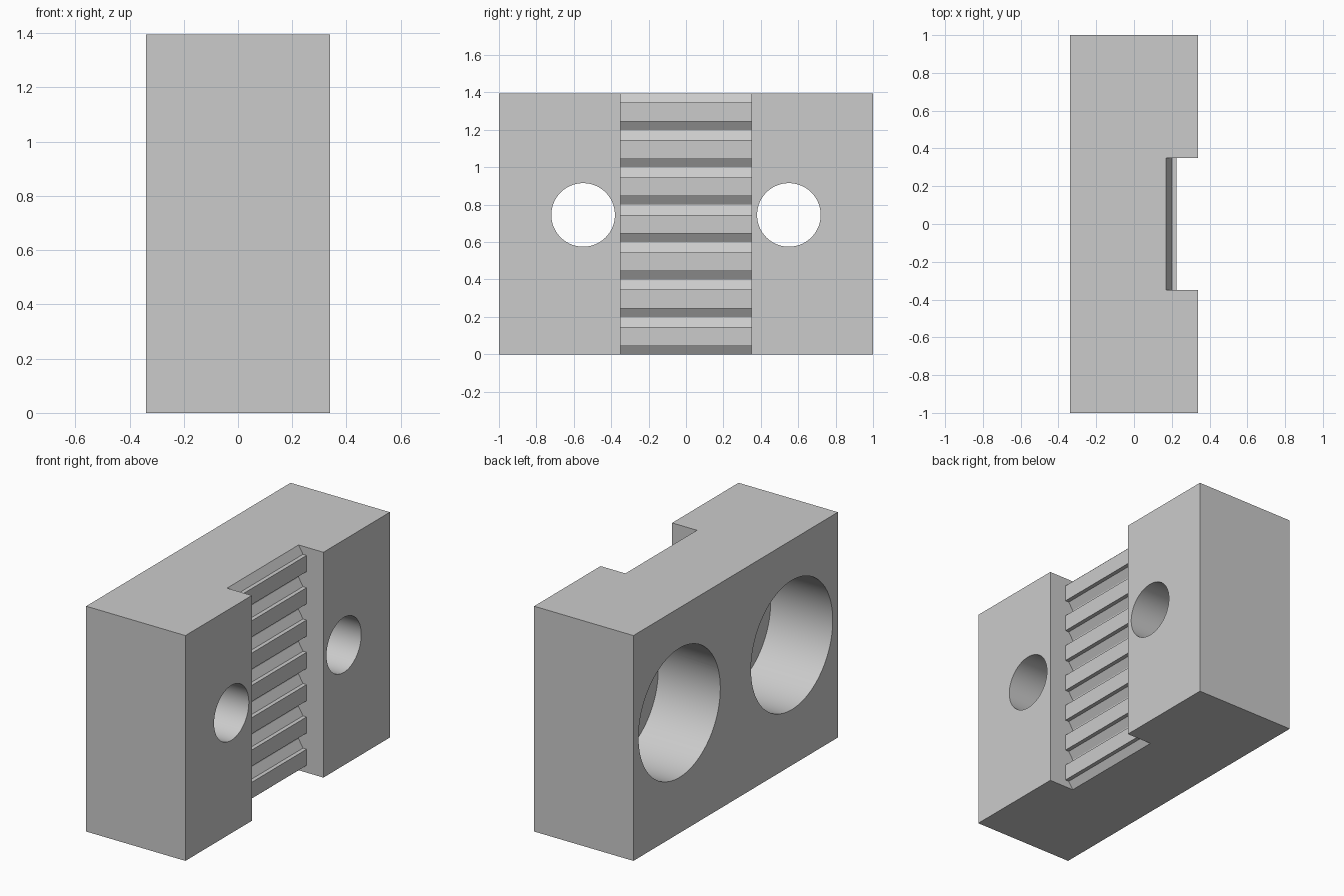
import bpy, bmesh, math
from mathutils import Matrix, Vector

if "Cube" in bpy.data.objects:
    bpy.data.objects.remove(bpy.data.objects["Cube"], do_unlink=True)

HALF_X, HALF_Y, HEIGHT = 0.34, 1.0, 1.395
HOLE_Y, HOLE_Z = 0.55, 0.745
SLOT_HALF, PITCH = 0.35, 0.2
BORE_FLOOR = 0.085

grey = bpy.data.materials.new("plain grey")
grey.use_nodes = True
colour = (0.6, 0.6, 0.6, 1)
grey.diffuse_color = colour
grey.node_tree.nodes["Principled BSDF"].inputs["Base Color"].default_value = colour


def add_object(name, bm):
    bmesh.ops.recalc_face_normals(bm, faces=bm.faces)
    mesh = bpy.data.meshes.new(name)
    bm.to_mesh(mesh)
    bm.free()
    mesh.materials.append(grey)
    obj = bpy.data.objects.new(name, mesh)
    bpy.context.collection.objects.link(obj)
    return obj


def prism(name, profile, half):
    """Extrude an (x, z) outline along y."""
    bm = bmesh.new()
    face = bm.faces.new([bm.verts.new((x, -half, z)) for x, z in profile])
    moved = bmesh.ops.extrude_face_region(bm, geom=[face])["geom"]
    verts = [v for v in moved if isinstance(v, bmesh.types.BMVert)]
    bmesh.ops.translate(bm, verts=verts, vec=Vector((0, 2 * half, 0)))
    return add_object(name, bm)


def rod(name, radius, x0, x1, y):
    """Cylinder along x at hole height."""
    bm = bmesh.new()
    place = Matrix.Translation(((x0 + x1) / 2, y, HOLE_Z)) @ Matrix.Rotation(math.pi / 2, 4, "Y")
    bmesh.ops.create_cone(bm, cap_ends=True, segments=96, radius1=radius,
                          radius2=radius, depth=x1 - x0, matrix=place)
    return add_object(name, bm)


def cut(target, cutter):
    cutter.hide_render = True
    mod = target.modifiers.new("cut", "BOOLEAN")
    mod.operation, mod.solver, mod.object = "DIFFERENCE", "EXACT", cutter
    bpy.ops.object.modifier_apply(modifier=mod.name)
    bpy.data.objects.remove(cutter, do_unlink=True)


# Solid body
block = prism("clamp_block", [(-HALF_X, 0), (HALF_X, 0), (HALF_X, HEIGHT), (-HALF_X, HEIGHT)], HALF_Y)
bpy.context.view_layer.objects.active = block
block.select_set(True)

# Toothed slot: seven stepped teeth stacked up the slot floor
tooth = [(0.17, 0), (0.2, 0.045), (0.225, 0.045), (0.225, 0.145), (0.2, 0.145), (0.17, 0.195)]
outline = [(0.5, -0.1), (0.17, -0.1)]
for i in range(7):
    outline += [(x, z + i * PITCH) for x, z in tooth]
outline += [(0.17, 1.5), (0.5, 1.5)]
cut(block, prism("slot_cutter", outline, SLOT_HALF))

# Bolt holes with wide counterbores from the plain side
for y in (-HOLE_Y, HOLE_Y):
    cut(block, rod("counterbore_cutter", 0.4, -0.5, BORE_FLOOR, y))
    cut(block, rod("bolt_hole_cutter", 0.17, -0.1, 0.5, y))

bpy.ops.object.shade_smooth_by_angle(angle=math.radians(20))
